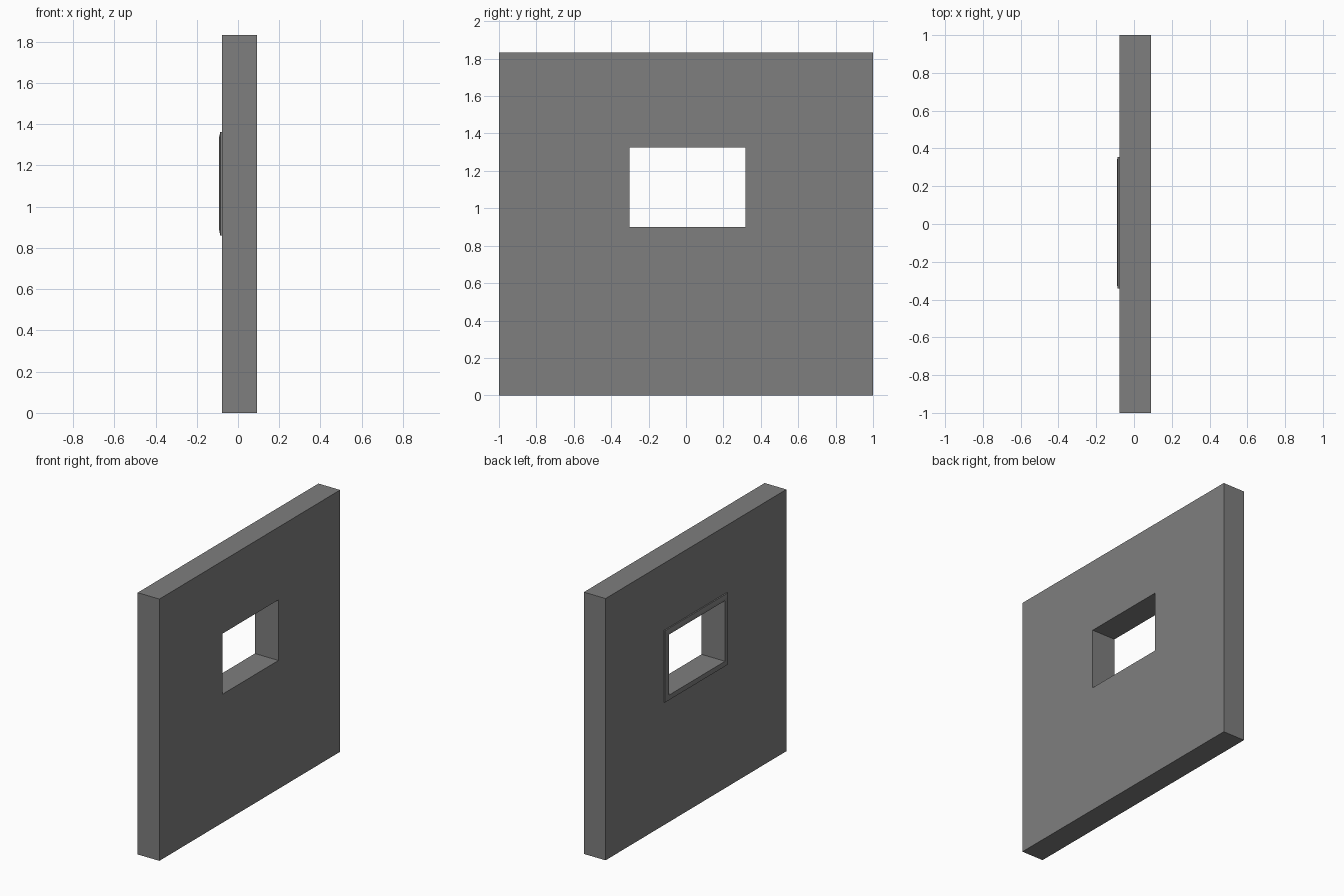
import bpy, bmesh

if "Cube" in bpy.data.objects:
    bpy.data.objects.remove(bpy.data.objects["Cube"])

# Opening limits in y and z
Y0, Y1, Z0, Z1 = -0.302, 0.317, 0.90, 1.324

# Dark grey paint shared by both parts
paint = bpy.data.materials.new("dark_grey")
paint.diffuse_color = (0.21, 0.21, 0.21, 1.0)
paint.use_nodes = True
paint.node_tree.nodes["Principled BSDF"].inputs["Base Color"].default_value = paint.diffuse_color


def rect_ring(name, loops):
    """Bridge a closed series of rectangles (x, y0, y1, z0, z1) into a solid ring."""
    bm = bmesh.new()
    rings = [[bm.verts.new(p) for p in ((x, y0, z0), (x, y1, z0), (x, y1, z1), (x, y0, z1))]
             for x, y0, y1, z0, z1 in loops]
    for a, b in zip(rings, rings[1:] + rings[:1]):
        for i in range(4):
            j = (i + 1) % 4
            bm.faces.new((a[i], a[j], b[j], b[i]))
    bmesh.ops.recalc_face_normals(bm, faces=bm.faces)
    mesh = bpy.data.meshes.new(name)
    bm.to_mesh(mesh)
    bm.free()
    mesh.materials.append(paint)
    obj = bpy.data.objects.new(name, mesh)
    bpy.context.collection.objects.link(obj)
    return obj


def around(x, m):
    """Rectangle around the opening, grown by margin m."""
    return (x, Y0 - m, Y1 + m, Z0 - m, Z1 + m)


# Wall panel with window opening
wall = (-1.0, 1.0, 0.0, 1.833)
rect_ring("wall", [(-0.077, *wall), (0.091, *wall), around(0.091, 0), around(-0.077, 0)])

# Thin bevelled trim on the -x side of the opening
rect_ring("window_trim", [around(-0.077, 0.039), around(-0.086, 0.039),
                          around(-0.091, 0.015), around(-0.091, 0), around(-0.077, 0)])
